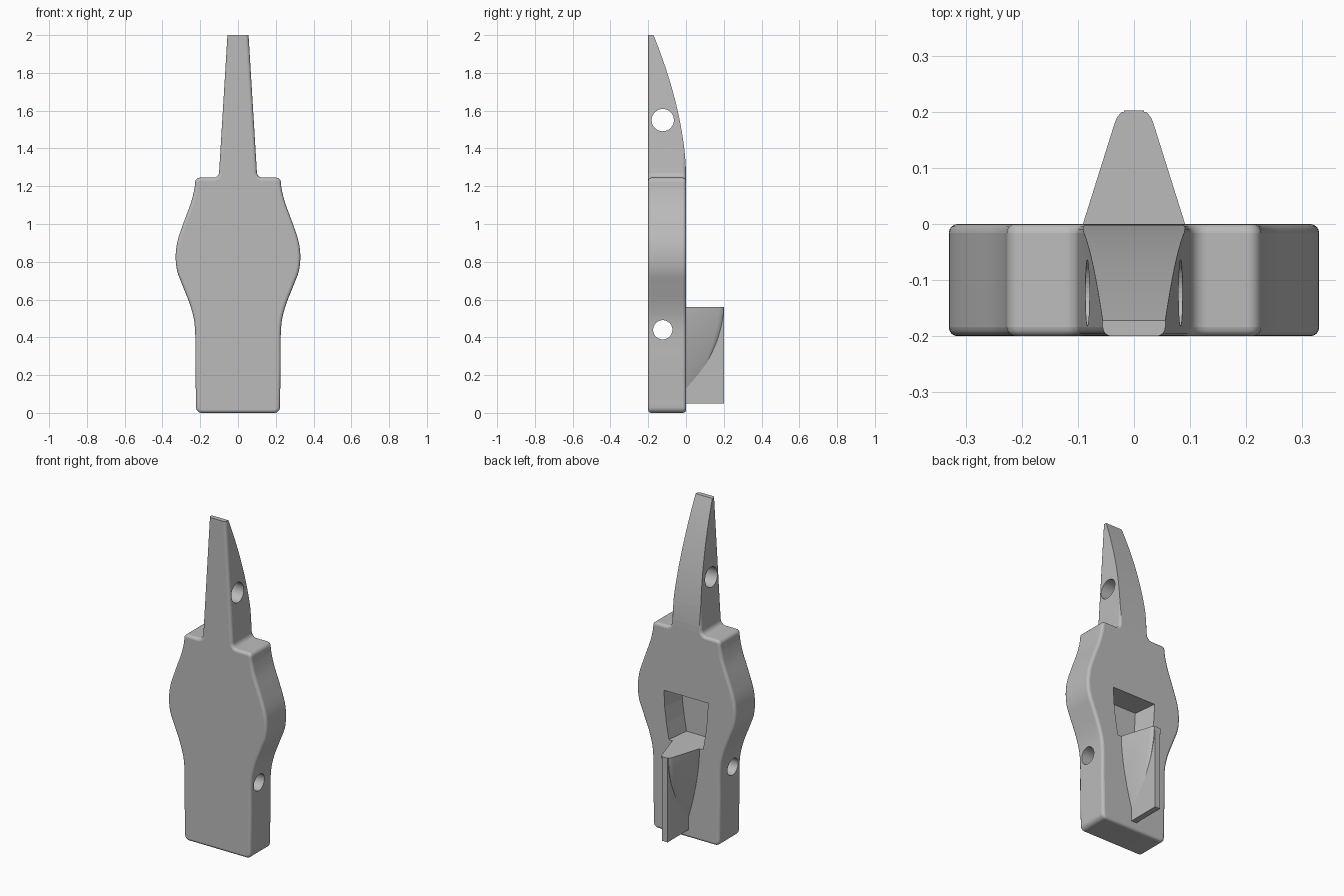
import bpy, bmesh, math
from mathutils import Vector

cube = bpy.data.objects.get("Cube")
if cube:
    bpy.data.objects.remove(cube)

grey = bpy.data.materials.new("plain_grey")
grey.use_nodes = True
grey.diffuse_color = (0.5, 0.5, 0.5, 1)
grey.node_tree.nodes["Principled BSDF"].inputs["Base Color"].default_value = (0.5, 0.5, 0.5, 1)


def make_object(name, bm, helper=False):
    bmesh.ops.recalc_face_normals(bm, faces=bm.faces)
    mesh = bpy.data.meshes.new(name)
    bm.to_mesh(mesh)
    bm.free()
    mesh.materials.append(grey)
    ob = bpy.data.objects.new(name, mesh)
    bpy.context.collection.objects.link(ob)
    if helper:
        ob.hide_render = True
        ob.hide_set(True)
    return ob


def loft(name, rings, helper=False):
    """Skin a list of equal-length rings and cap both ends."""
    bm = bmesh.new()
    loops = [[bm.verts.new(p) for p in ring] for ring in rings]
    n = len(loops[0])
    for a, b in zip(loops, loops[1:]):
        for i in range(n):
            bm.faces.new((a[i], a[(i + 1) % n], b[(i + 1) % n], b[i]))
    bm.faces.new(loops[0])
    bm.faces.new(loops[-1])
    return make_object(name, bm, helper)


def spline(points, steps=5):
    """Smooth curve through the points."""
    pts = [Vector(p) for p in points]
    pts = [pts[0] * 2 - pts[1]] + pts + [pts[-1] * 2 - pts[-2]]
    out = []
    for a, b, c, d in zip(pts, pts[1:], pts[2:], pts[3:]):
        for k in range(steps):
            t = k / steps
            out.append(0.5 * (2 * b + (c - a) * t + (2 * a - 5 * b + 4 * c - d) * t ** 2
                              + (3 * b - a - 3 * c + d) * t ** 3))
    return out + [pts[-2]]


def arc(cx, cz, r, start, end, steps=6):
    angles = [math.radians(start + (end - start) * k / steps) for k in range(steps + 1)]
    return [Vector((cx + r * math.cos(a), cz + r * math.sin(a))) for a in angles]


def cut(ob, cutter):
    mod = ob.modifiers.new("cut_" + cutter.name, 'BOOLEAN')
    mod.operation = 'DIFFERENCE'
    mod.solver = 'EXACT'
    mod.object = cutter


def smooth(ob, angle=30):
    bpy.ops.object.select_all(action='DESELECT')
    ob.select_set(True)
    bpy.context.view_layer.objects.active = ob
    bpy.ops.object.shade_smooth_by_angle(angle=math.radians(angle))


# Body outline: right half from bottom to tang tip, then mirrored
side = spline([(0.222, 0.05), (0.226, 0.25), (0.228, 0.45), (0.25, 0.56), (0.292, 0.67),
               (0.322, 0.75), (0.33, 0.83), (0.32, 0.91), (0.287, 1.01), (0.25, 1.11),
               (0.232, 1.18), (0.227, 1.218)])
half = arc(0.192, 0.03, 0.03, -90, 0) + side
half += arc(0.202, 1.22, 0.025, 10, 90)
half += arc(0.13, 1.275, 0.03, 270, 180) + [Vector((0.054, 2.03))]
outline = half + [Vector((-p.x, p.y)) for p in reversed(half)]
body = loft("body", [[(p.x, y, p.y) for p in outline] for y in (-0.2, 0)])
bevel = body.modifiers.new("round_edges", 'BEVEL')
bevel.width = 0.016
bevel.segments = 4
bevel.limit_method = 'ANGLE'
bevel.angle_limit = math.radians(50)

# Curved back of the tang, also trimming the tip flat
curve = [(-0.172 * (k / 20) ** 1.75, 1.26 + 0.74 * k / 20) for k in range(21)]
profile = [(0.1, 1.26)] + curve + [(-0.4, 2.0), (-0.4, 2.2), (0.1, 2.2)]
cut(body, loft("tang_cutter", [[(x, y, z) for y, z in profile] for x in (-0.5, 0.5)], True))

# Two cross holes
for name, z, r in (("upper_hole_cutter", 1.55, 0.059), ("lower_hole_cutter", 0.44, 0.051)):
    ring = arc(-0.123, z, r, 0, 360, 40)[:-1]
    cut(body, loft(name, [[(x, p.x, p.y) for p in ring] for x in (-0.6, 0.6)], True))

# Tapered pocket in the back
def pocket_ring(y, inset):
    right = [(0.12, 0.56), (0.137, 0.66), (0.148, 0.75), (0.153, 0.85)]
    pts = right + [(-x, z) for x, z in reversed(right)]
    return [(x - math.copysign(inset, x), y, z) for x, z in pts]

cut(body, loft("pocket_cutter", [pocket_ring(-0.145, 0.022), pocket_ring(0.02, -0.003)], True))
smooth(body)

# Wedge: rounded tapering section shrinking to a point at the bottom
section = [(0.093, -0.05), (0.091, 0.0), (0.036, 0.175), (0.031, 0.189), (0.022, 0.2)]
section += [(-x, y) for x, y in reversed(section)]
rings = []
for k in range(25):
    t = k / 24
    s = max(1 - t ** 1.7, 0.01)
    rings.append([(x * s, y * s, 0.56 - 0.49 * t) for x, y in section])
smooth(loft("wedge", rings))

# Thin fin through the wedge
fin = [(x, y) for x, y in ((-0.018, -0.02), (0.018, -0.02), (0.018, 0.202), (-0.018, 0.202))]
loft("fin", [[(x, y, z) for x, y in fin] for z in (0.05, 0.56)])
